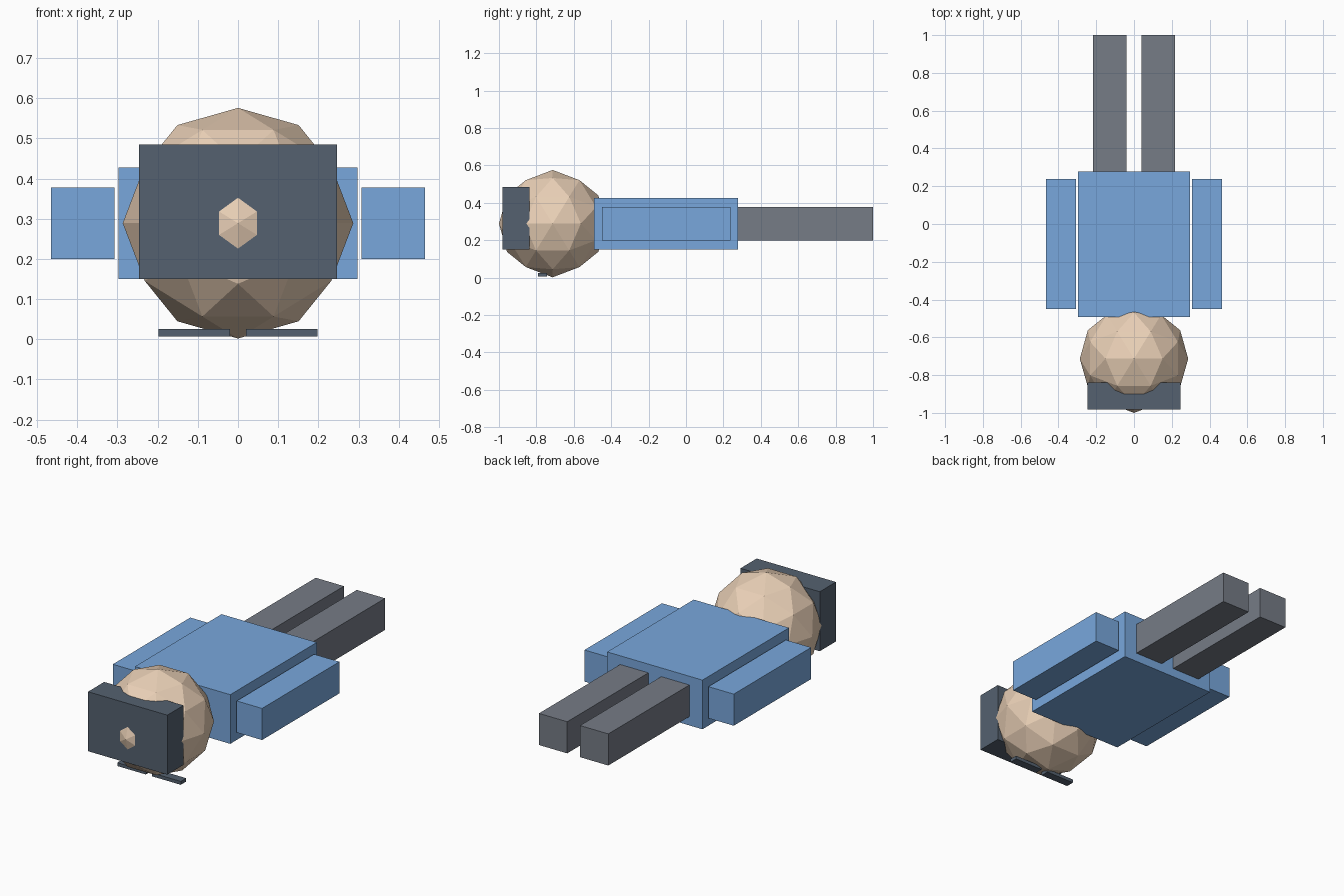
import bpy, bmesh
from mathutils import Vector
from itertools import combinations

if "Cube" in bpy.data.objects:
    bpy.data.objects.remove(bpy.data.objects["Cube"])


def material(name, color):
    m = bpy.data.materials.new(name)
    m.diffuse_color = (*color, 1)
    m.use_nodes = True
    m.node_tree.nodes["Principled BSDF"].inputs["Base Color"].default_value = m.diffuse_color
    return m


skin = material("skin", (0.82, 0.63, 0.47))
blue = material("blue_cloth", (0.19, 0.39, 0.72))
grey = material("grey_cloth", (0.18, 0.20, 0.24))
dark = material("dark_slate", (0.09, 0.12, 0.16))


def finish(name, bm, mat):
    bmesh.ops.recalc_face_normals(bm, faces=bm.faces)
    mesh = bpy.data.meshes.new(name)
    bm.to_mesh(mesh)
    bm.free()
    mesh.materials.append(mat)
    obj = bpy.data.objects.new(name, mesh)
    bpy.context.collection.objects.link(obj)
    return obj


def box(name, lo, hi, mat):
    lo, hi = Vector(lo), Vector(hi)
    bm = bmesh.new()
    bmesh.ops.create_cube(bm, size=1)
    for v in bm.verts:
        v.co = (lo + hi) / 2 + v.co * (hi - lo)
    return finish(name, bm, mat)


def box_pair(name, lo, hi, mat):
    box("right_" + name, lo, hi, mat)
    box("left_" + name, (-hi[0], lo[1], lo[2]), (-lo[0], hi[1], hi[2]), mat)


# Head: once-subdivided icosahedron with a vertex on every axis
def head(center, radius):
    t = (1 + 5 ** 0.5) / 2
    corners = []
    for a in (-1, 1):
        for b in (-t, t):
            corners += [Vector((a, 0, b)), Vector((0, b, a)), Vector((b, a, 0))]
    mids = [p + q for p, q in combinations(corners, 2) if (p - q).length < 2.1]
    bm = bmesh.new()
    for p in corners + mids:
        bm.verts.new(Vector(center) + p.normalized() * radius)
    bmesh.ops.convex_hull(bm, input=bm.verts)
    return finish("head", bm, skin)


head((0, -0.713, 0.289), 0.287)

# Block across the front of the head and the thin strips beneath it
box("head_block", (-0.247, -0.982, 0.15), (0.247, -0.838, 0.485), dark)
box_pair("thin_strip", (0.02, -0.792, 0.007), (0.198, -0.744, 0.026), dark)

# Body and limbs
box("torso", (-0.297, -0.493, 0.15), (0.297, 0.278, 0.427), blue)
box_pair("arm", (0.307, -0.45, 0.2), (0.465, 0.239, 0.378), blue)
box_pair("leg", (0.04, 0.27, 0.2), (0.216, 1.0, 0.378), grey)
